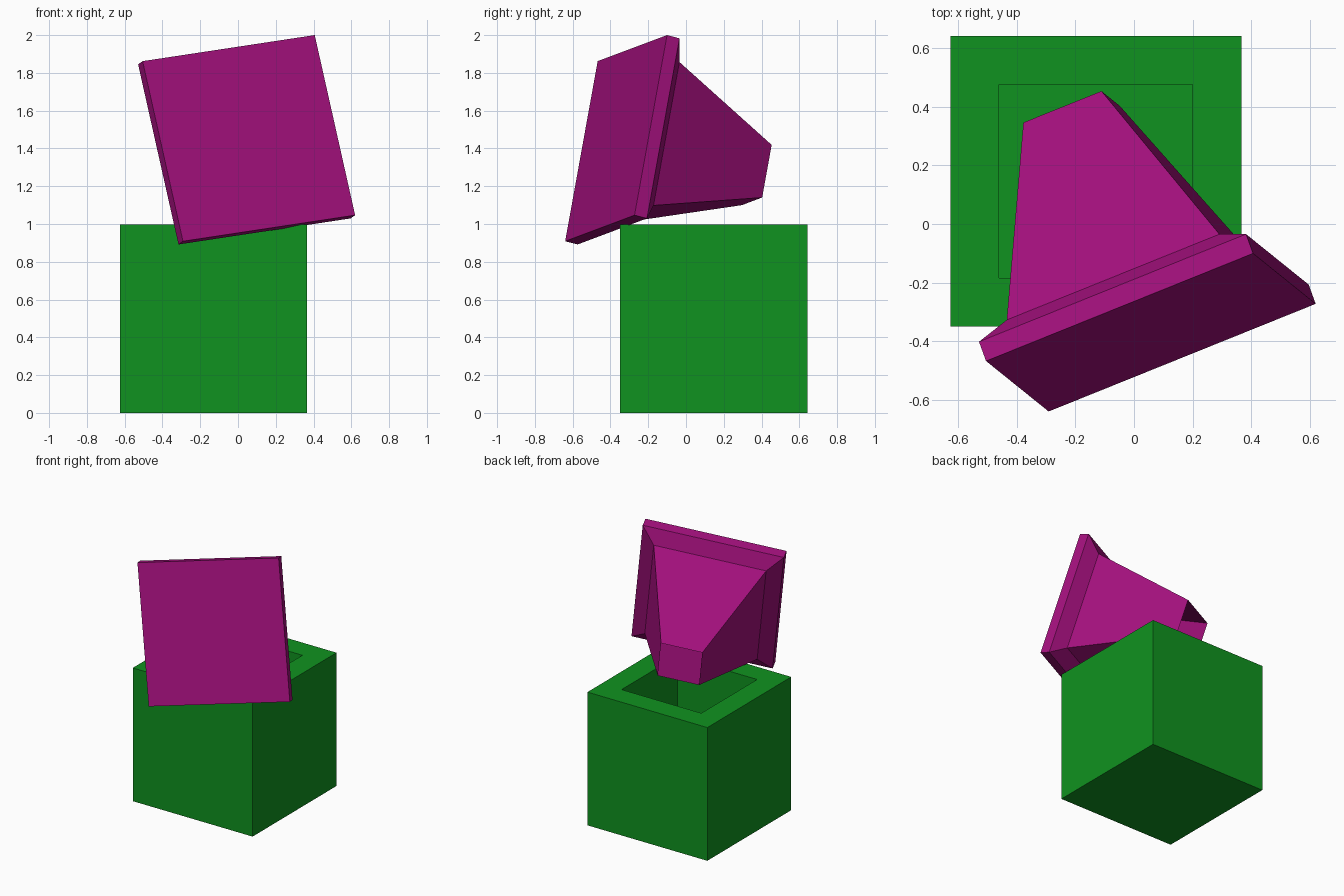
import bpy, bmesh
from mathutils import Vector, Matrix

if "Cube" in bpy.data.objects:
    bpy.data.objects.remove(bpy.data.objects["Cube"])


def loft(name, layers, color, cap_end, matrix):
    """Stack of square rings (size, depth), first ring capped, last optionally."""
    bm = bmesh.new()
    rings = []
    for size, d in layers:
        h = size / 2
        rings.append([bm.verts.new((x * h, y * h, d))
                      for x, y in ((-1, -1), (1, -1), (1, 1), (-1, 1))])
    for a, b in zip(rings, rings[1:]):
        for i in range(4):
            j = (i + 1) % 4
            bm.faces.new((a[i], a[j], b[j], b[i]))
    bm.faces.new(rings[0][::-1])
    if cap_end:
        bm.faces.new(rings[-1])
    bm.normal_update()
    bm.transform(matrix)
    mesh = bpy.data.meshes.new(name)
    bm.to_mesh(mesh)
    bm.free()
    mat = bpy.data.materials.new(name + "_color")
    mat.diffuse_color = color
    mat.use_nodes = True
    mat.node_tree.nodes["Principled BSDF"].inputs["Base Color"].default_value = mat.diffuse_color
    mesh.materials.append(mat)
    obj = bpy.data.objects.new(name, mesh)
    bpy.context.collection.objects.link(obj)
    return obj


# Open-topped box: outside wall, rim, inside wall, inner floor
S, T = 0.992, 0.166
loft("box", [(S, 0), (S, 0.997), (S - 2 * T, 0.997), (S - 2 * T, T)],
     (0.005, 0.29, 0.014, 1), True, Matrix.Translation((-0.13, 0.146, 0)))

# Tilted hollow funnel: square plate, sloped shoulder, taper to an open end
u = Vector((0.918, 0.370, 0.139)).normalized()
v = Vector((-0.217, 0.173, 0.961))
v = (v - u * v.dot(u)).normalized()
n = u.cross(v)
# local z points from the plate toward the open end
m = Matrix((-u, v, -n)).transposed().to_4x4()
m.translation = (0.0575, -0.37, 1.4545)
loft("funnel", [(0.992, 0), (0.992, 0.072), (0.79, 0.132), (0.29, 0.816)],
     (0.36, 0.005, 0.2, 1), False, m)
